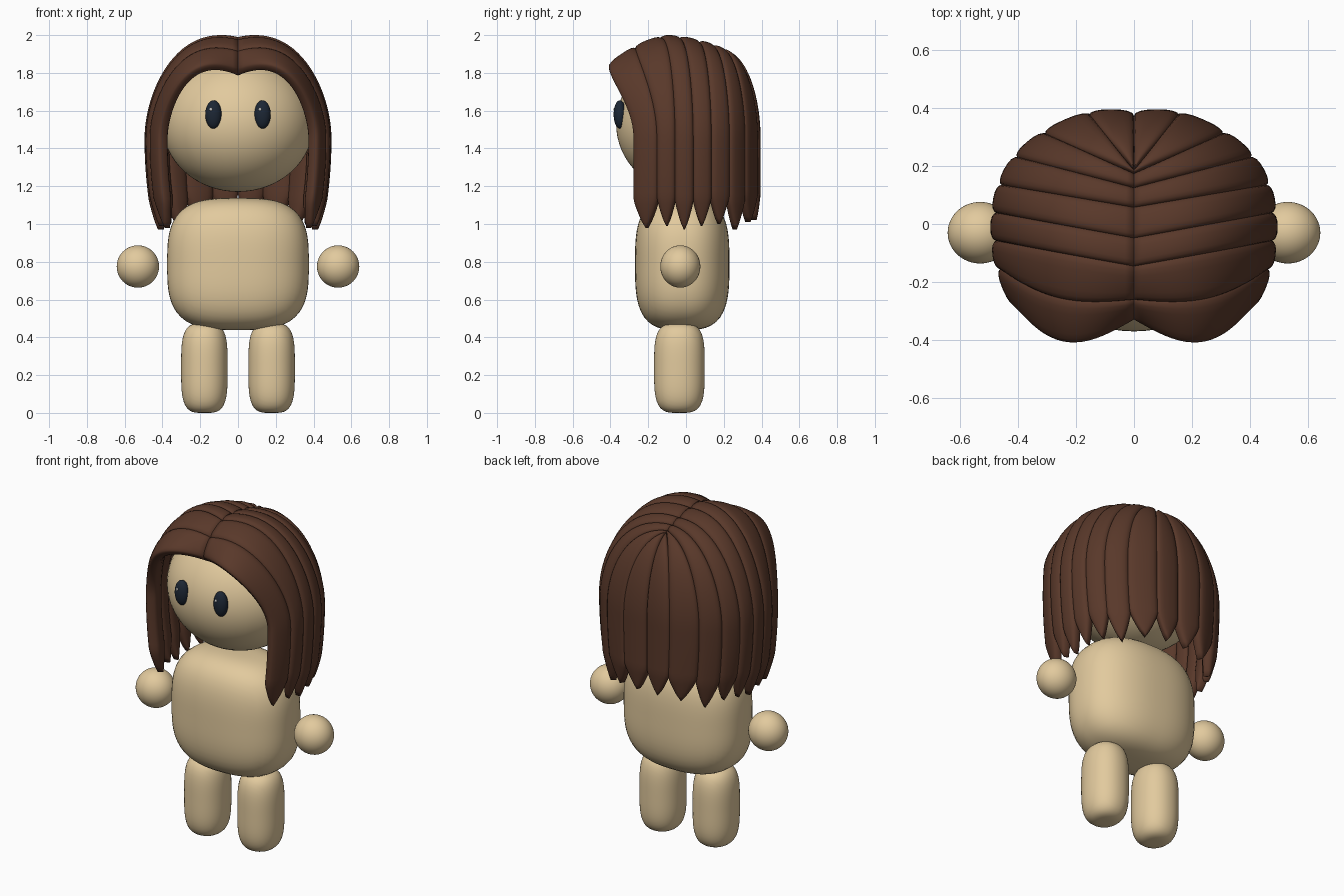
import bpy, bmesh, math
from mathutils import Vector

if "Cube" in bpy.data.objects:
    bpy.data.objects.remove(bpy.data.objects["Cube"])


def material(name, rgb):
    m = bpy.data.materials.new(name)
    m.diffuse_color = (*rgb, 1)
    m.use_nodes = True
    m.node_tree.nodes["Principled BSDF"].inputs["Base Color"].default_value = m.diffuse_color
    return m


SKIN = material("skin", (0.76, 0.59, 0.34))
HAIR = material("hair_brown", (0.10, 0.040, 0.023))
DARK = material("eye_dark", (0.012, 0.02, 0.035))
WHITE = material("eye_white", (0.9, 0.9, 0.9))


def finish(bm, name, mat):
    bmesh.ops.recalc_face_normals(bm, faces=bm.faces[:])
    for f in bm.faces:
        f.smooth = True
    me = bpy.data.meshes.new(name)
    bm.to_mesh(me)
    bm.free()
    me.materials.append(mat)
    ob = bpy.data.objects.new(name, me)
    bpy.context.collection.objects.link(ob)
    return ob


def blob(name, centre, half, mat, n=2.0, m=2.0, cuts=15):
    """Superellipsoid: n squares the side profile, m squares the plan outline."""
    bm = bmesh.new()
    bmesh.ops.create_cube(bm, size=2)
    bmesh.ops.subdivide_edges(bm, edges=bm.edges[:], cuts=cuts, use_grid_fill=True)
    for v in bm.verts:
        d = Vector([math.tan(c * math.pi / 4) for c in v.co])
        flat = (abs(d.x) ** m + abs(d.y) ** m) ** (1 / m)
        d /= (flat ** n + abs(d.z) ** n) ** (1 / n)
        v.co = Vector([centre[i] + d[i] * half[i] for i in range(3)])
    return finish(bm, name, mat)


# Head, body
blob("head", (0, 0, 1.53), (0.40, 0.37, 0.36), SKIN)
blob("body", (0, -0.02, 0.788), (0.375, 0.25, 0.35), SKIN, 3.2, 2.4)

# Legs, hands, eyes
for s, side in ((-1, "left"), (1, "right")):
    blob("leg_" + side, (s * 0.178, -0.035, 0.237), (0.123, 0.134, 0.237), SKIN, 3.7, 2.15)
    blob("hand_" + side, (s * 0.53, -0.03, 0.775), (0.112, 0.106, 0.112), SKIN)
    blob("eye_" + side, (s * 0.13, -0.35, 1.58), (0.043, 0.033, 0.075), DARK)
    blob("eye_glint_" + side, (s * 0.13 - 0.013, -0.378, 1.607), (0.008, 0.006, 0.009), WHITE, cuts=4)

# Hair shell, listed front to back: parting (y, z) and rim (x, y) at each lock edge
ROOT = [(-.34, 1.83), (-.27, 1.93), (-.15, 1.99), (-.05, 1.99), (.06, 1.97),
        (.13, 1.95), (.18, 1.93), (.19, 1.92), (.19, 1.92)]
RIM = [(.425, -.29), (.48, -.16), (.495, -.06), (.495, .04), (.475, .14),
       (.42, .24), (.32, .325), (.16, .395), (0, .395)]
TIPS = [0.98, 0.99, 0.97, 0.99, 1.0, 0.97, 1.01, 1.02]
RIM_Z, BEND = 1.45, 0.62
LOCKS = len(TIPS)


def pick(table, u):
    i = min(int(u), LOCKS - 1)
    return [a + (b - a) * (u - i) for a, b in zip(table[i], table[i + 1])]


def shell(u, v, tip):
    u = min(max(u, 0), LOCKS)
    (ry, rz), (qx, qy) = pick(ROOT, u), pick(RIM, u)
    if v < BEND:                                   # arc from parting to rim
        a = v / BEND * math.pi / 2
        lift = (1 - u / LOCKS) * math.sin(2 * a) * math.cos(a)
        forward = max(0, 1 - u / 2) * math.sin(2 * a) * math.cos(a) ** 1.3
        return Vector((qx * math.sin(a),
                       ry + (qy - ry) * math.sin(a) - 0.15 * forward,
                       RIM_Z + (rz - RIM_Z) * math.cos(a) + 0.08 * lift))
    s = (v - BEND) / (1 - BEND)                    # hanging length
    return Vector((qx * (1 - 0.1 * s * s), qy, RIM_Z + (tip - RIM_Z) * s))


def power(c, e):
    return math.copysign(abs(c) ** e, c)


def lock(name, i, s):
    bm = bmesh.new()
    rings, steps, sides, thick = [], 40, 20, 0.038
    for j in range(steps + 1):
        v = j / steps
        taper = 1 if v < 0.88 else max(0.04, (1 - (v - 0.88) / 0.12) ** 0.7)
        ring = []
        for k in range(sides):
            t = 2 * math.pi * k / sides
            w, d = power(math.cos(t), 0.75), power(math.sin(t), 0.75)
            p = shell(i + 0.5 + 0.54 * w * taper, v, TIPS[i])
            n = Vector((p.x, p.y, max(p.z - RIM_Z, 0))).normalized()
            p += n * thick * (d * (0.4 + 0.6 * taper) - 1)
            p.x = max(p.x, 0)
            ring.append(bm.verts.new((s * p.x, p.y, p.z)))
        rings.append(ring)
    for a, b in zip(rings, rings[1:]):
        for k in range(sides):
            m = (k + 1) % sides
            bm.faces.new((a[k], a[m], b[m], b[k]))
    bm.faces.new(rings[0])
    bm.faces.new(rings[-1])
    finish(bm, name, HAIR)


# Hair locks on both sides of the parting
for s, side in ((-1, "left"), (1, "right")):
    for i in range(LOCKS):
        lock(f"hair_lock_{side}_{i + 1}", i, s)
